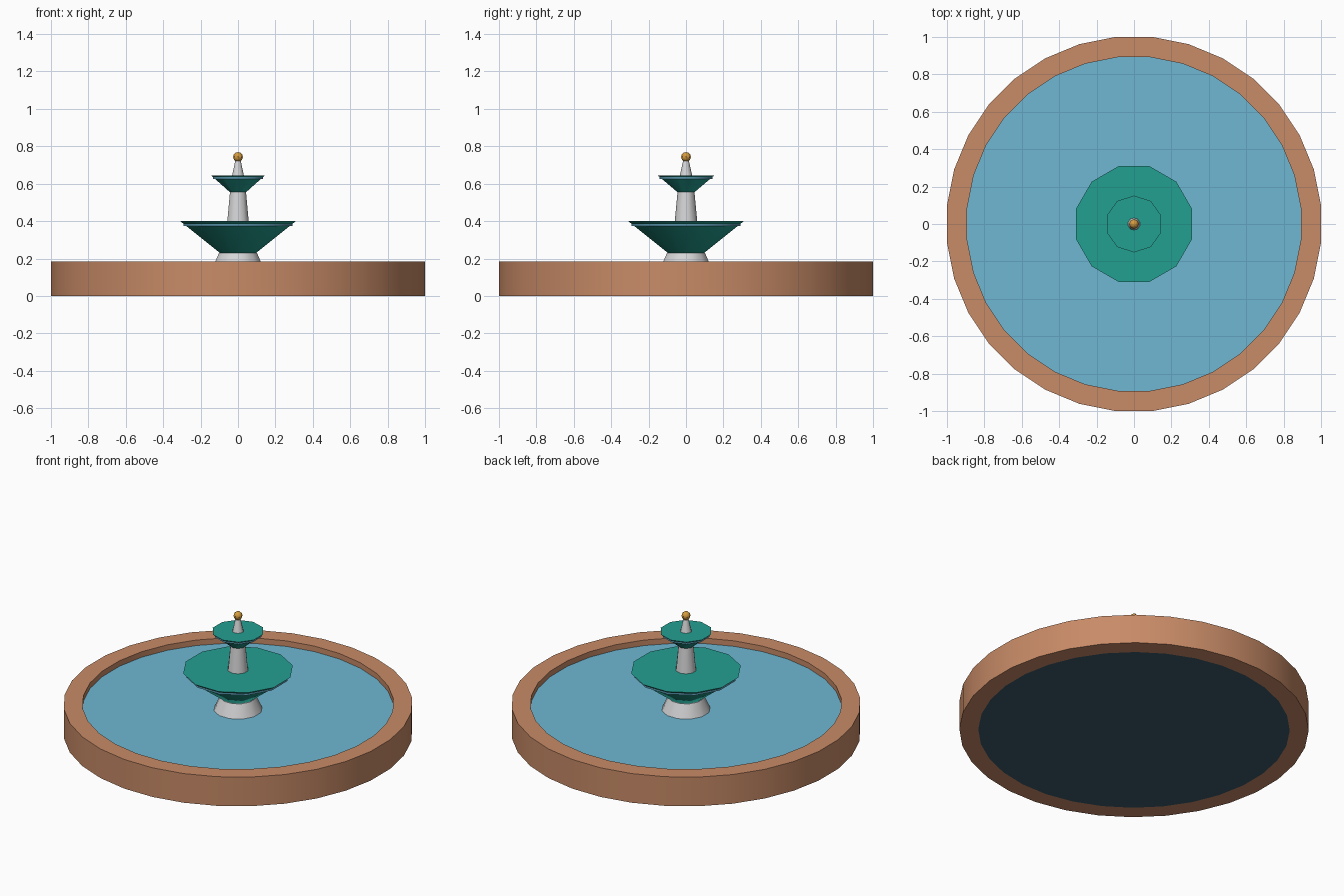
import bpy, bmesh, math

cube = bpy.data.objects.get("Cube")
if cube:
    bpy.data.objects.remove(cube, do_unlink=True)


def material(name, r, g, b):
    def lin(c):
        c /= 255
        return c / 12.92 if c <= 0.04045 else ((c + 0.055) / 1.055) ** 2.4
    m = bpy.data.materials.new(name)
    col = (lin(r), lin(g), lin(b), 1)
    m.use_nodes = True
    m.diffuse_color = col
    m.node_tree.nodes["Principled BSDF"].inputs["Base Color"].default_value = col
    return m


terracotta = material("terracotta", 200, 139, 103)
water = material("water blue", 110, 183, 212)
teal = material("teal glaze", 36, 160, 145)
stone = material("pale stone", 213, 213, 215)
gold = material("gold", 212, 155, 62)
floor_mat = material("dark slate", 62, 89, 107)


def finish(bm, name, mat):
    bmesh.ops.recalc_face_normals(bm, faces=bm.faces[:])
    mesh = bpy.data.meshes.new(name)
    bm.to_mesh(mesh)
    bm.free()
    obj = bpy.data.objects.new(name, mesh)
    bpy.context.collection.objects.link(obj)
    mesh.materials.append(mat)
    bpy.ops.object.select_all(action='DESELECT')
    obj.select_set(True)
    bpy.context.view_layer.objects.active = obj
    bpy.ops.object.shade_smooth_by_angle(angle=math.radians(40))
    return obj


def lathe(name, mat, profile, sides, ring=False):
    """Turn (radius, z) points round z; flat sides face +x and -x."""
    bm = bmesh.new()
    loops = []
    for r, z in profile:
        angles = [math.tau * (i + 0.5) / sides for i in range(sides)]
        loops.append([bm.verts.new((r * math.cos(a), r * math.sin(a), z)) for a in angles])
    pairs = list(zip(loops, loops[1:]))
    if ring:
        pairs.append((loops[-1], loops[0]))
    else:
        bm.faces.new(loops[0])
        bm.faces.new(loops[-1])
    for lo, hi in pairs:
        for i in range(sides):
            j = (i + 1) % sides
            bm.faces.new((lo[i], lo[j], hi[j], hi[i]))
    return finish(bm, name, mat)


# Basin: wall ring, floor and pool surface
OUT, IN = 1.0048, 0.896
lathe("basin_wall", terracotta, [(OUT, 0), (OUT, 0.185), (IN, 0.185), (IN, 0)], 32, ring=True)
lathe("basin_floor", floor_mat, [(IN, 0), (IN, 0.02)], 32)
lathe("pool_water", water, [(IN, 0.13), (IN, 0.15)], 32)

# Stone supports
lathe("pedestal", stone, [(0.15, 0.13), (0.105, 0.23)], 12)
lathe("column", stone, [(0.061, 0.39), (0.045, 0.558)], 10)
lathe("spire", stone, [(0.034, 0.64), (0.016, 0.72)], 10)

# Flared bowls, each with a thin water band just under the lip
lathe("lower_bowl", teal, [(0.10, 0.23), (0.32, 0.40)], 12)
lathe("lower_bowl_water", water, [(0.302, 0.375), (0.302, 0.385)], 12)
lathe("upper_bowl", teal, [(0.046, 0.555), (0.152, 0.645)], 10)
lathe("upper_bowl_water", water, [(0.141, 0.626), (0.141, 0.635)], 10)

# Finial ball
bm = bmesh.new()
bmesh.ops.create_uvsphere(bm, u_segments=8, v_segments=6, radius=0.026)
bmesh.ops.translate(bm, verts=bm.verts[:], vec=(0, 0, 0.743))
finish(bm, "finial_ball", gold)
